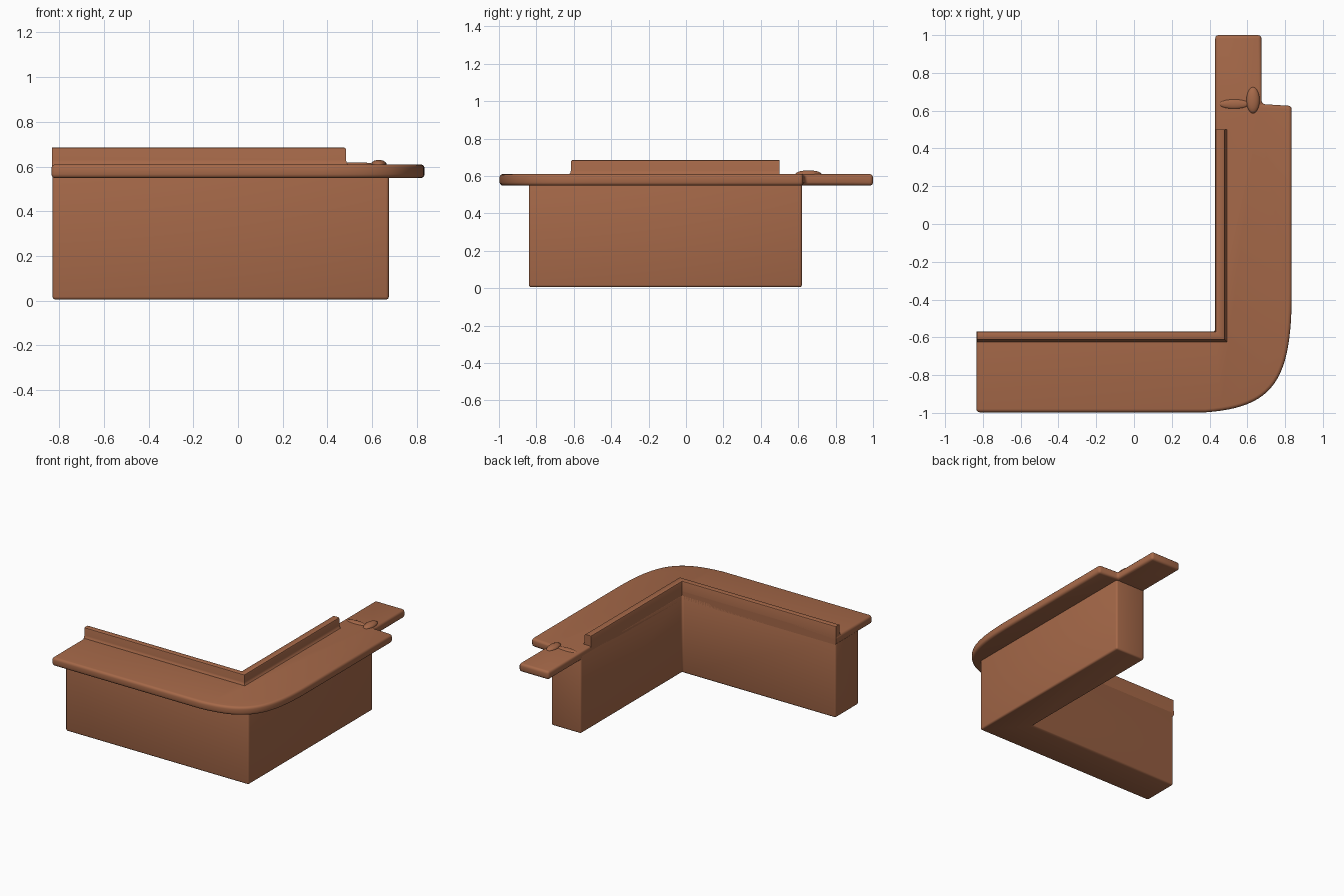
import bpy, bmesh, math
from mathutils import Vector

if "Cube" in bpy.data.objects:
    bpy.data.objects.remove(bpy.data.objects["Cube"])

mat = bpy.data.materials.new("warm_brown")
mat.diffuse_color = (0.38, 0.14, 0.066, 1)
mat.use_nodes = True
mat.node_tree.nodes["Principled BSDF"].inputs["Base Color"].default_value = mat.diffuse_color


def finish(name, bm):
    bmesh.ops.recalc_face_normals(bm, faces=bm.faces[:])
    me = bpy.data.meshes.new(name)
    bm.to_mesh(me)
    bm.free()
    me.materials.append(mat)
    ob = bpy.data.objects.new(name, me)
    bpy.context.collection.objects.link(ob)
    bpy.context.view_layer.objects.active = ob
    ob.select_set(True)
    bpy.ops.object.shade_smooth_by_angle(angle=math.radians(40))
    ob.select_set(False)
    return ob


def slab(name, outline, z0, z1, radius, keep_sharp=lambda e: False):
    """Extrude an outline and round its edges."""
    bm = bmesh.new()
    face = bm.faces.new([bm.verts.new((x, y, z0)) for x, y in outline])
    ext = bmesh.ops.extrude_face_region(bm, geom=[face])
    bmesh.ops.translate(bm, vec=(0, 0, z1 - z0),
                        verts=[v for v in ext["geom"] if isinstance(v, bmesh.types.BMVert)])
    bmesh.ops.recalc_face_normals(bm, faces=bm.faces[:])
    edges = [e for e in bm.edges
             if e.calc_face_angle(0) > math.radians(40) and not keep_sharp(e)]
    bmesh.ops.bevel(bm, geom=edges, offset=radius, segments=3, profile=0.5, affect='EDGES')
    return finish(name, bm)


# L-shaped body under the counter
slab("counter_base", [(-.83, -.84), (.675, -.84), (.675, .62), (.43, .62),
                      (.43, -.57), (-.83, -.57)], 0.005, 0.59, 0.013)

# Counter top with a swept outer corner and a narrow tab at the back
p0, p1, p2, p3 = (Vector(p) for p in ((.38, -.997), (.74, -.97), (.835, -.83), (.835, -.36)))
corner = []
for i in range(25):
    t = i / 24
    p = p0 * (1-t)**3 + p1 * 3*t*(1-t)**2 + p2 * 3*t*t*(1-t) + p3 * t**3
    corner.append((p.x, p.y))
top_outline = [(-.835, -.997)] + corner + [(.835, .625), (.675, .635), (.675, 1.0),
                                           (.43, 1.0), (.43, .5), (.43, -.57), (-.835, -.57)]


def on_inner_wall(e):
    # edges that run flush into the lip stay square
    return all(abs(v.co.y + .57) < .001 or (abs(v.co.x - .43) < .001 and v.co.y < .51)
               for v in e.verts)


slab("counter_top", top_outline, 0.548, 0.61, 0.018, on_inner_wall)

# Raised lip swept along the inner edge: (distance outward, height)
profile = [(0, .58), (0, .676), (.003, .683), (.01, .686), (.043, .686), (.05, .683),
           (.053, .676), (.053, .63), (.057, .617), (.064, .609), (.064, .58)]
bm = bmesh.new()
stations = [lambda d, z: (-.832, -.57 - d * .85, z),
            lambda d, z: (.43 + d, -.57 - d * .85, z),
            lambda d, z: (.43 + d, .5, z)]
rings = [[bm.verts.new(s(d, z)) for d, z in profile] for s in stations]
n = len(profile)
for a, b in zip(rings, rings[1:]):
    for i in range(n):
        j = (i + 1) % n
        bm.faces.new((a[i], a[j], b[j], b[i]))
bm.faces.new(rings[0])
bm.faces.new(rings[-1])
finish("raised_lip", bm)

# Low uneven ridge where the tab meets the counter
for i, (x, y, sx, sy, h) in enumerate([(.53, .635, .08, .025, .01),
                                       (.63, .655, .035, .07, .021)]):
    bm = bmesh.new()
    bmesh.ops.create_uvsphere(bm, u_segments=20, v_segments=10, radius=1)
    for v in bm.verts:
        v.co = Vector((x + v.co.x * sx, y + v.co.y * sy, .609 + v.co.z * h))
    finish(f"tab_ridge_{i + 1}", bm)
